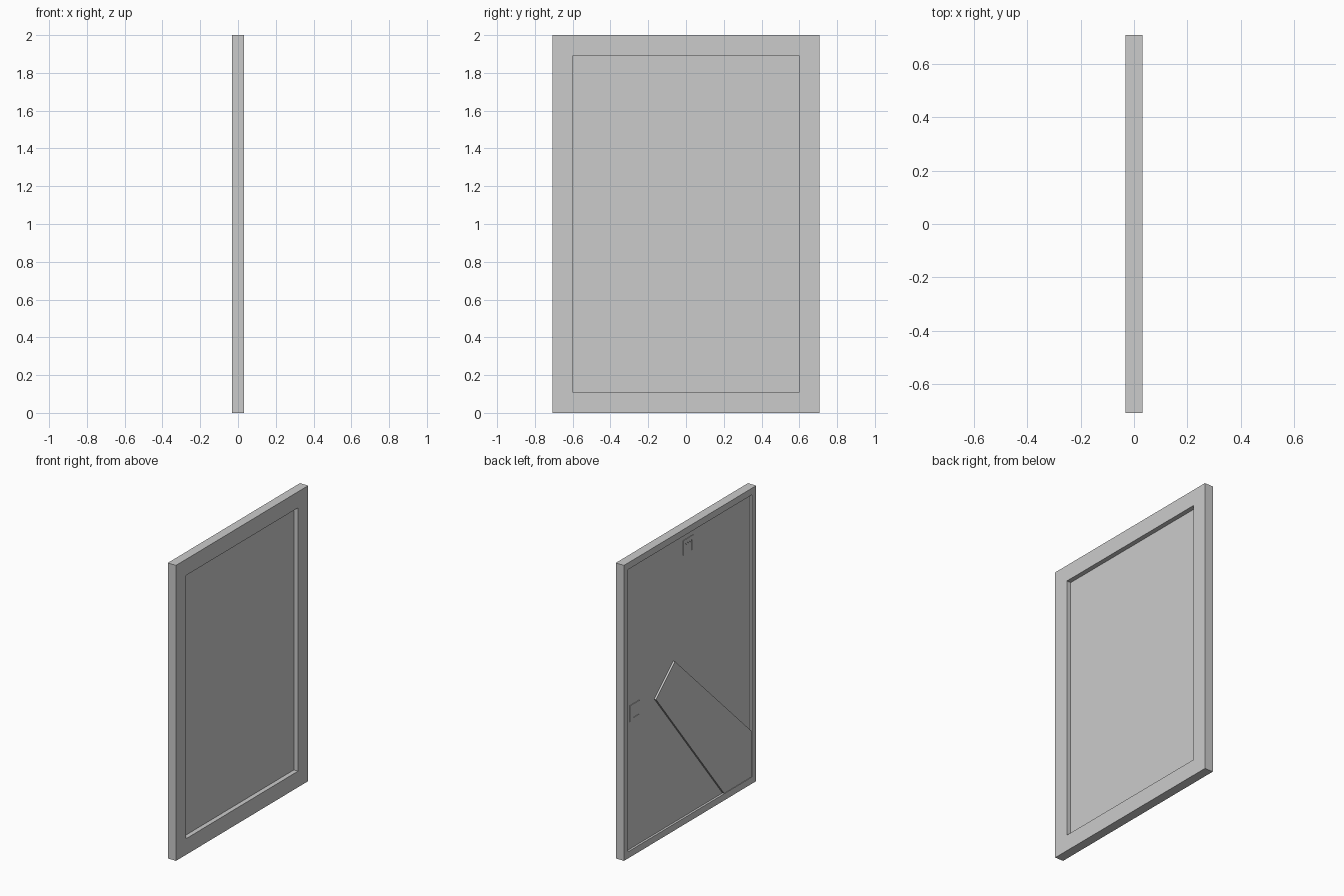
import bpy, bmesh

if "Cube" in bpy.data.objects:
    bpy.data.objects.remove(bpy.data.objects["Cube"])

W, H, T = 0.707, 2.0, 0.031      # half width, height, half thickness
WINDOW, RABBET = 0.109, 0.045    # border widths, front and back
PANEL_BACK, PANEL_FRONT = -0.016, 0.0


def finish(bm, name):
    bmesh.ops.recalc_face_normals(bm, faces=bm.faces)
    mesh = bpy.data.meshes.new(name)
    bm.to_mesh(mesh)
    bm.free()
    obj = bpy.data.objects.new(name, mesh)
    bpy.context.collection.objects.link(obj)
    return obj


def rect(inset):
    a = W - inset
    return [(-a, inset), (a, inset), (a, H - inset), (-a, H - inset)]


def slab(name, outline, x0, x1):
    """Extrude a y/z outline from x0 to x1."""
    bm = bmesh.new()
    face = bm.faces.new([bm.verts.new((x0, y, z)) for y, z in outline])
    ext = bmesh.ops.extrude_face_region(bm, geom=[face])["geom"]
    verts = [v for v in ext if isinstance(v, bmesh.types.BMVert)]
    bmesh.ops.translate(bm, vec=(x1 - x0, 0, 0), verts=verts)
    return finish(bm, name)


# Frame moulding: a stepped section (inset, x) swept around the rectangle
section = [(0, -T), (0, T), (WINDOW, T), (WINDOW, PANEL_FRONT),
           (RABBET, PANEL_FRONT), (RABBET, -T)]
bm = bmesh.new()
rings = [[bm.verts.new((x, y, z)) for y, z in rect(i)] for i, x in section]
for a, b in zip(rings, rings[1:] + rings[:1]):
    for k in range(4):
        n = (k + 1) % 4
        bm.faces.new((a[k], a[n], b[n], b[k]))
finish(bm, "frame")

# Backing panel sitting in the rear recess
slab("backing_panel", rect(RABBET), PANEL_BACK, PANEL_FRONT)

# Folded easel leg, tapering outwards towards the lower corner
edge = W - RABBET - 0.002
leg = [(0.16, 1.14), (0.363, 0.96), (-0.365, 0.047),
       (-edge, 0.047), (-edge, 0.355)]
slab("easel_leg", leg, -T + 0.001, PANEL_BACK)

# Toothed wall hangers: outline in local (across, up) coordinates
teeth = [(-0.033 + 0.011 * i, 0.012 if i % 2 else 0.024) for i in range(7)]
hanger = [(-0.055, 0.05), (-0.055, -0.05), (-0.038, -0.05), (-0.038, 0.012),
          *teeth, (0.038, 0.012), (0.038, -0.05), (0.055, -0.05), (0.055, 0.05)]
slab("top_hanger", [(a, 1.865 + b) for a, b in hanger],
     PANEL_BACK - 0.004, PANEL_BACK)
slab("side_hanger", [(0.575 + b, 0.96 - a) for a, b in hanger],
     PANEL_BACK - 0.004, PANEL_BACK)
